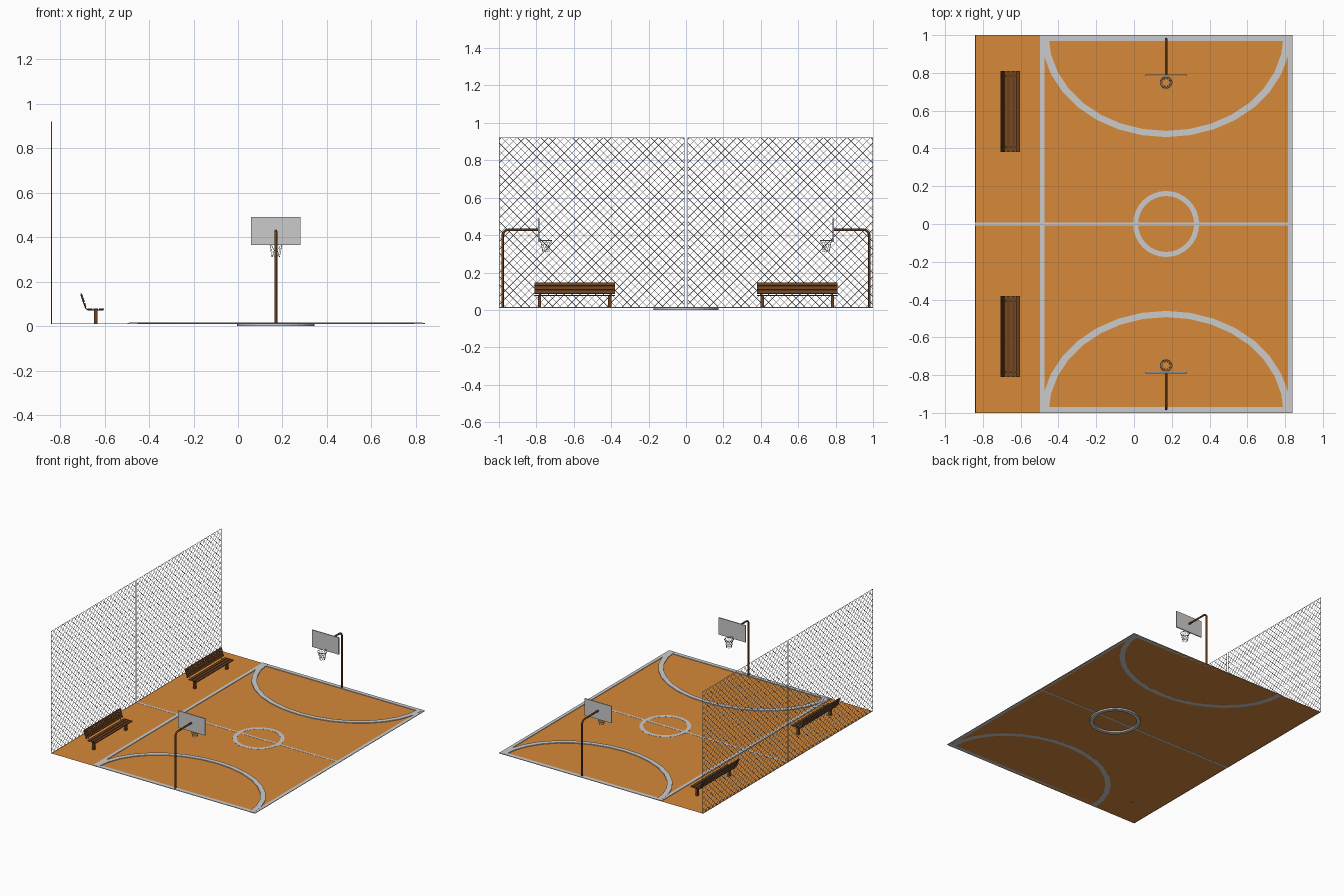
import bpy, bmesh, math
from mathutils import Vector, Matrix

if "Cube" in bpy.data.objects:
    bpy.data.objects.remove(bpy.data.objects["Cube"])

G = 0.011      # court surface height
CX = 0.17      # centre line of the playing area


def material(name, rgb):
    m = bpy.data.materials.new(name)
    m.diffuse_color = (*rgb, 1)
    m.use_nodes = True
    m.node_tree.nodes["Principled BSDF"].inputs["Base Color"].default_value = m.diffuse_color
    return m


ORANGE = material("court_orange", (0.67, 0.25, 0.042))
BROWN = material("dark_brown", (0.15, 0.052, 0.014))


def link(name, data, mat=None):
    ob = bpy.data.objects.new(name, data)
    bpy.context.collection.objects.link(ob)
    if mat:
        data.materials.append(mat)
    return ob


def boxes(name, specs, mat=None):
    """specs: (centre, size, tilt about y)"""
    bm = bmesh.new()
    for c, s, tilt in specs:
        mtx = Matrix.Translation(c) @ Matrix.Rotation(tilt, 4, 'Y') @ Matrix.Diagonal((*s, 1))
        bmesh.ops.create_cube(bm, size=1, matrix=mtx)
    me = bpy.data.meshes.new(name)
    bm.to_mesh(me)
    bm.free()
    return link(name, me, mat)


def span(x0, x1, y0, y1, z0, z1):
    return ((x0 + x1) / 2, (y0 + y1) / 2, (z0 + z1) / 2), (abs(x1 - x0), abs(y1 - y0), z1 - z0), 0


def wires(name, paths, radius, mat=None, res=0, cyclic=False):
    cu = bpy.data.curves.new(name, 'CURVE')
    cu.dimensions = '3D'
    cu.bevel_depth = radius
    cu.bevel_resolution = res
    cu.use_fill_caps = True
    for path in paths:
        sp = cu.splines.new('POLY')
        sp.points.add(len(path) - 1)
        for p, co in zip(sp.points, path):
            p.co = (*co, 1)
        sp.use_cyclic_u = cyclic
    return link(name, cu, mat)


def band(name, cy, outer, inner, a0, a1, n, z0, z1):
    """Flat elliptical painted line with thickness"""
    bm = bmesh.new()
    full = abs(a1 - a0) > 6.28
    rows = []
    for i in range(n if full else n + 1):
        a = a0 + (a1 - a0) * i / n
        rows.append([bm.verts.new((CX + r[0] * math.cos(a), cy + r[1] * math.sin(a), z))
                     for r, z in ((outer, z0), (outer, z1), (inner, z1), (inner, z0))])
    for i in range(n):
        p, q = rows[i], rows[(i + 1) % len(rows)]
        for k in range(4):
            bm.faces.new((p[k], q[k], q[(k + 1) % 4], p[(k + 1) % 4]))
    if not full:
        bm.faces.new(rows[0])
        bm.faces.new(rows[-1])
    bmesh.ops.recalc_face_normals(bm, faces=bm.faces)
    me = bpy.data.meshes.new(name)
    bm.to_mesh(me)
    bm.free()
    return link(name, me)


# Court surface
bm = bmesh.new()
bmesh.ops.create_grid(bm, x_segments=1, y_segments=2, size=1,
                      matrix=Matrix.Translation((0, 0, G)) @ Matrix.Diagonal((0.84, 1, 1, 1)))
court = bpy.data.meshes.new("court_surface")
bm.to_mesh(court)
bm.free()
link("court_surface", court, ORANGE)

# Painted lines
T = G + 0.004
boxes("boundary_lines", [span(-0.497, -0.473, -0.97, 0.97, G, T),
                         span(0.815, 0.84, -0.97, 0.97, G, T),
                         span(-0.497, 0.84, -1, -0.97, G, T),
                         span(-0.497, 0.84, 0.97, 1, G, T)])
boxes("half_line", [span(-0.84, 0.84, -0.008, 0.008, G - 0.001, G + 0.001)])
band("centre_circle", 0, (0.175, 0.175), (0.148, 0.148), 0, math.tau, 32, 0, G + 0.001)
for s in (1, -1):
    band("three_point_arc", s, (0.66, 0.54), (0.622, 0.507),
         0, -s * math.pi, 16, G - 0.0005, T + 0.001)

# Chain-link fence: two panels of crossing diagonal wires
FX, F0, F1, PITCH = -0.839, G, 0.92, 0.042
for s in (1, -1):
    ya, yb = 0.009, 0.999
    w, h = yb - ya, F1 - F0
    mesh = []
    for k in range(1, int((w + h) / PITCH) + 1):
        d = k * PITCH
        u0, u1 = max(0, d - h), min(w, d)
        if u1 - u0 < 0.001:
            continue
        for flip in (False, True):
            mesh.append([(FX, s * (ya + (w - u if flip else u)), F0 + d - u) for u in (u0, u1)])
    wires("fence_mesh", mesh, 0.0014)
    wires("fence_frame", [[(FX, s * ya, F0), (FX, s * yb, F0), (FX, s * yb, F1), (FX, s * ya, F1)]],
          0.002, cyclic=True)

# Basketball goals
for s in (1, -1):
    # Pole with rounded bend
    bend = [(CX, s * (0.95 + 0.03 * math.cos(a)), 0.398 + 0.03 * math.sin(a))
            for a in [math.pi / 2 * i / 6 for i in range(7)]]
    pole = wires("goal_pole", [[(CX, s * 0.98, G)] + bend + [(CX, s * 0.792, 0.428)]],
                 0.0065, BROWN, res=2)
    boxes("backboard", [span(CX - 0.111, CX + 0.111, s * 0.784, s * 0.792, 0.364, 0.49)])
    # Rim and bracket
    ry, rz, rr = 0.749, 0.371, 0.031
    ring = [(CX + rr * math.cos(math.tau * i / 20), s * (ry + rr * math.sin(math.tau * i / 20)), rz)
            for i in range(20)]
    wires("rim", [ring], 0.0022, res=1, cyclic=True)
    boxes("rim_bracket", [span(CX - 0.01, CX + 0.01, s * 0.779, s * 0.786, 0.366, 0.376)])
    # Net strands spiralling both ways
    strands = []
    for i in range(10):
        for way in (1, -1):
            path = []
            for j in range(6):
                t = j / 5
                r = rr - 0.013 * t ** 0.7
                a = math.tau * (i + way * t * 2) / 10
                path.append((CX + r * math.cos(a), s * (ry + r * math.sin(a)), rz - 0.06 * t))
            strands.append(path)
    wires("net", strands, 0.0009)

# Benches
for s in (1, -1):
    y0, y1 = s * 0.38, s * 0.81
    ym, ln = (y0 + y1) / 2, 0.43
    boxes("bench_seat_slats", [((x, ym, 0.077), (0.021, ln, 0.006), 0)
                               for x in (-0.664, -0.639, -0.614)], BROWN)
    foot, top = Vector((-0.684, 0, 0.086)), Vector((-0.705, 0, 0.148))
    lean = math.atan2(top.x - foot.x, top.z - foot.z)
    slats = []
    for t in (0.16, 0.5, 0.84):
        p = foot.lerp(top, t)
        slats.append(((p.x, ym, p.z), (0.006, ln, 0.019), lean))
    boxes("bench_back_slats", slats, BROWN)
    legs = [s * 0.407, s * 0.783]
    boxes("bench_legs", [span(-0.648, -0.632, y - 0.009, y + 0.009, G, 0.074) for y in legs], BROWN)
    wires("bench_brackets", [[(-0.605, y, 0.0735), (-0.675, y, 0.0735), (-0.686, y, 0.082),
                              (-0.707, y, 0.143)] for y in legs], 0.0025, BROWN)
